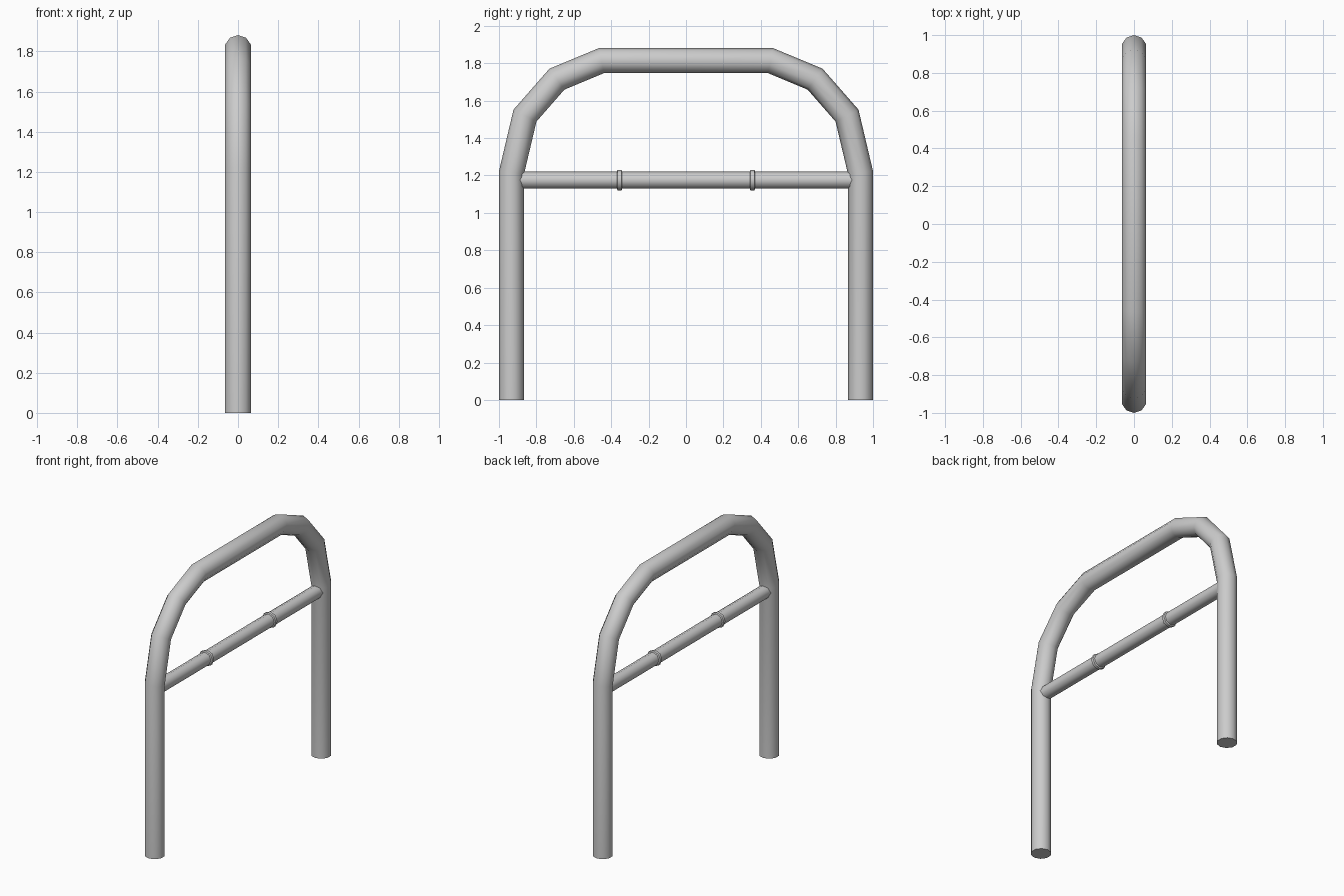
import bpy, bmesh, math
from mathutils import Vector, Matrix

if "Cube" in bpy.data.objects:
    bpy.data.objects.remove(bpy.data.objects["Cube"])


def finish(name, bm, angle):
    bmesh.ops.recalc_face_normals(bm, faces=bm.faces)
    me = bpy.data.meshes.new(name)
    bm.to_mesh(me)
    bm.free()
    ob = bpy.data.objects.new(name, me)
    bpy.context.collection.objects.link(ob)
    bpy.ops.object.select_all(action='DESELECT')
    ob.select_set(True)
    bpy.context.view_layer.objects.active = ob
    bpy.ops.object.shade_smooth_by_angle(angle=math.radians(angle))
    return ob


def tube(name, path, radius, sides):
    """Mitred tube along a path in the YZ plane."""
    bm = bmesh.new()
    pts = [Vector((0, y, z)) for y, z in path]
    x_axis = Vector((1, 0, 0))
    rings = []
    for i, p in enumerate(pts):
        a = (p - pts[i - 1]).normalized() if i else (pts[1] - p).normalized()
        b = (pts[i + 1] - p).normalized() if i < len(pts) - 1 else a
        t = (a + b).normalized()
        n = t.cross(x_axis) / t.dot(a)
        ring = []
        for k in range(sides):
            u = 2 * math.pi * k / sides
            ring.append(bm.verts.new(p + radius * (n * math.cos(u) + x_axis * math.sin(u))))
        rings.append(ring)
    for r, s in zip(rings, rings[1:]):
        for k in range(sides):
            j = (k + 1) % sides
            bm.faces.new((r[k], r[j], s[j], s[k]))
    bm.faces.new(rings[0])
    bm.faces.new(rings[-1])
    return finish(name, bm, 50)


# Bent main hoop, right half mirrored to the left
half = [(0.933, 0), (0.933, 1.215), (0.861, 1.52), (0.69, 1.715), (0.452, 1.814)]
tube("hoop_frame", half + [(-y, z) for y, z in reversed(half)], 0.067, 10)

# Horizontal cross bar between the legs
BAR_Z = 1.175
tube("cross_bar", [(-0.91, BAR_Z), (0.91, BAR_Z)], 0.046, 8)

# Two collars with softened rims on the cross bar
for side, y in (("left", -0.355), ("right", 0.355)):
    profile = [(-0.014, 0.049), (-0.010, 0.055), (0.010, 0.055), (0.014, 0.049)]
    bm = bmesh.new()
    rings = []
    for dy, r in profile:
        rings.append([bm.verts.new((r * math.sin(k * math.pi / 4), y + dy,
                                    BAR_Z + r * math.cos(k * math.pi / 4))) for k in range(8)])
    for r, s in zip(rings, rings[1:]):
        for k in range(8):
            j = (k + 1) % 8
            bm.faces.new((r[k], r[j], s[j], s[k]))
    bm.faces.new(rings[0])
    bm.faces.new(rings[-1])
    finish("collar_" + side, bm, 50)
